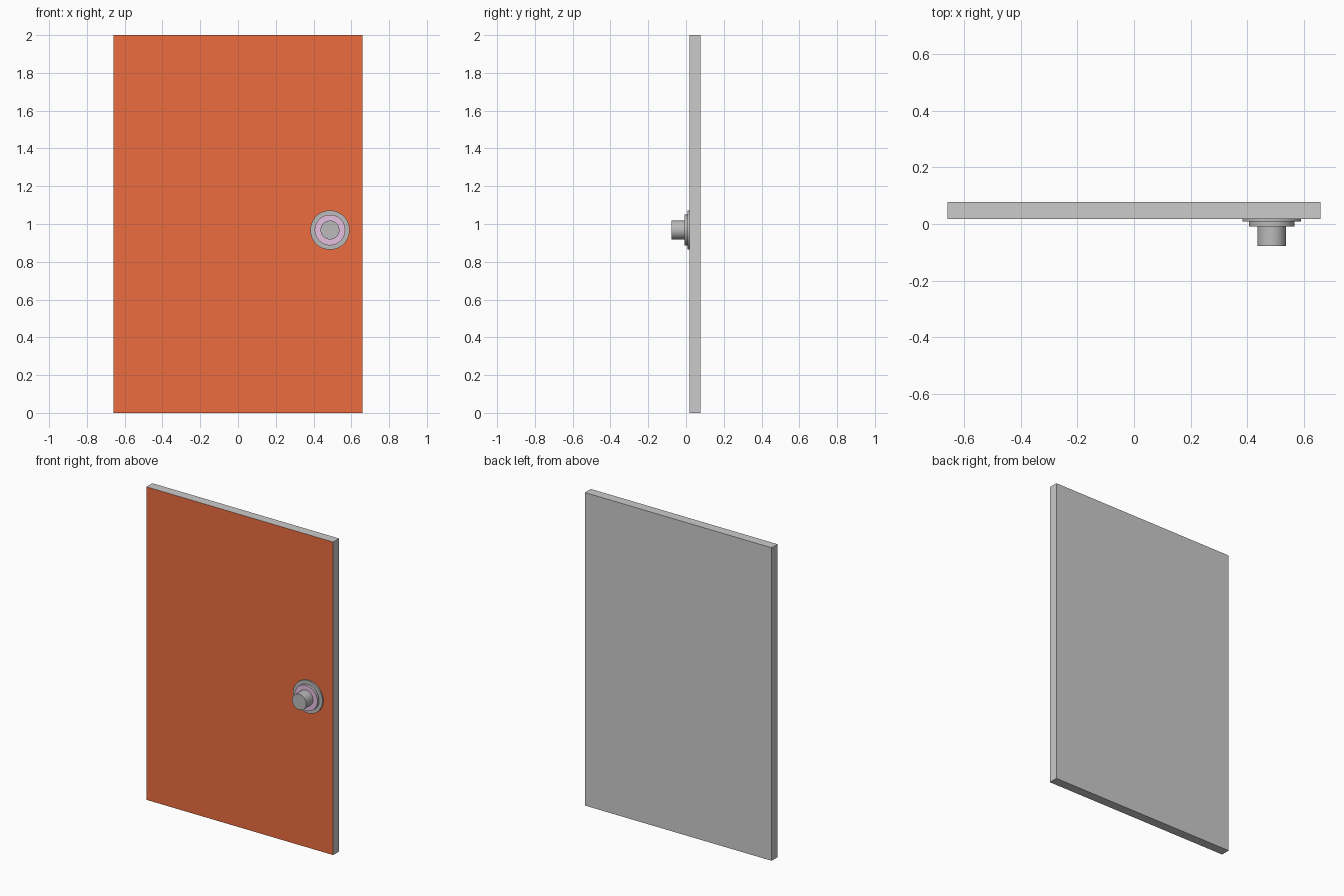
import bpy
import math

if "Cube" in bpy.data.objects:
    bpy.data.objects.remove(bpy.data.objects["Cube"])

KNOB_X, KNOB_Z = 0.487, 0.968


def material(name, rgb):
    m = bpy.data.materials.new(name)
    m.diffuse_color = (*rgb, 1)
    m.use_nodes = True
    m.node_tree.nodes["Principled BSDF"].inputs["Base Color"].default_value = m.diffuse_color
    return m


def paint_front(obj, base, front):
    # base material everywhere, front material on the face looking to -y
    obj.data.materials.append(base)
    obj.data.materials.append(front)
    for p in obj.data.polygons:
        p.material_index = 1 if p.normal.y < -0.9 else 0


def disc(name, radius, y_front, y_back, base, front):
    bpy.ops.mesh.primitive_cylinder_add(
        vertices=48, radius=radius, depth=y_back - y_front,
        location=(KNOB_X, (y_front + y_back) / 2, KNOB_Z),
        rotation=(math.pi / 2, 0, 0))
    obj = bpy.context.object
    obj.name = name
    bpy.ops.object.transform_apply(location=False, rotation=True, scale=True)
    paint_front(obj, base, front)
    bpy.ops.object.shade_smooth_by_angle(angle=math.radians(30))


grey = material("grey", (0.8, 0.8, 0.8))
metal = material("metal", (0.5, 0.5, 0.5))
orange = material("orange_paint", (0.85, 0.15, 0.05))
pink = material("pink_trim", (0.8, 0.52, 0.75))

# Door slab with painted front
bpy.ops.mesh.primitive_cube_add(size=1, location=(0, 0.048, 1))
door = bpy.context.object
door.name = "door_panel"
door.scale = (1.32, 0.06, 2)
bpy.ops.object.transform_apply(location=False, rotation=False, scale=True)
paint_front(door, grey, orange)

# Stepped rose plates and knob
disc("outer_rose", 0.104, 0.008, 0.018, metal, metal)
disc("inner_rose", 0.081, -0.009, 0.008, metal, pink)
disc("knob", 0.05, -0.078, -0.009, metal, metal)
